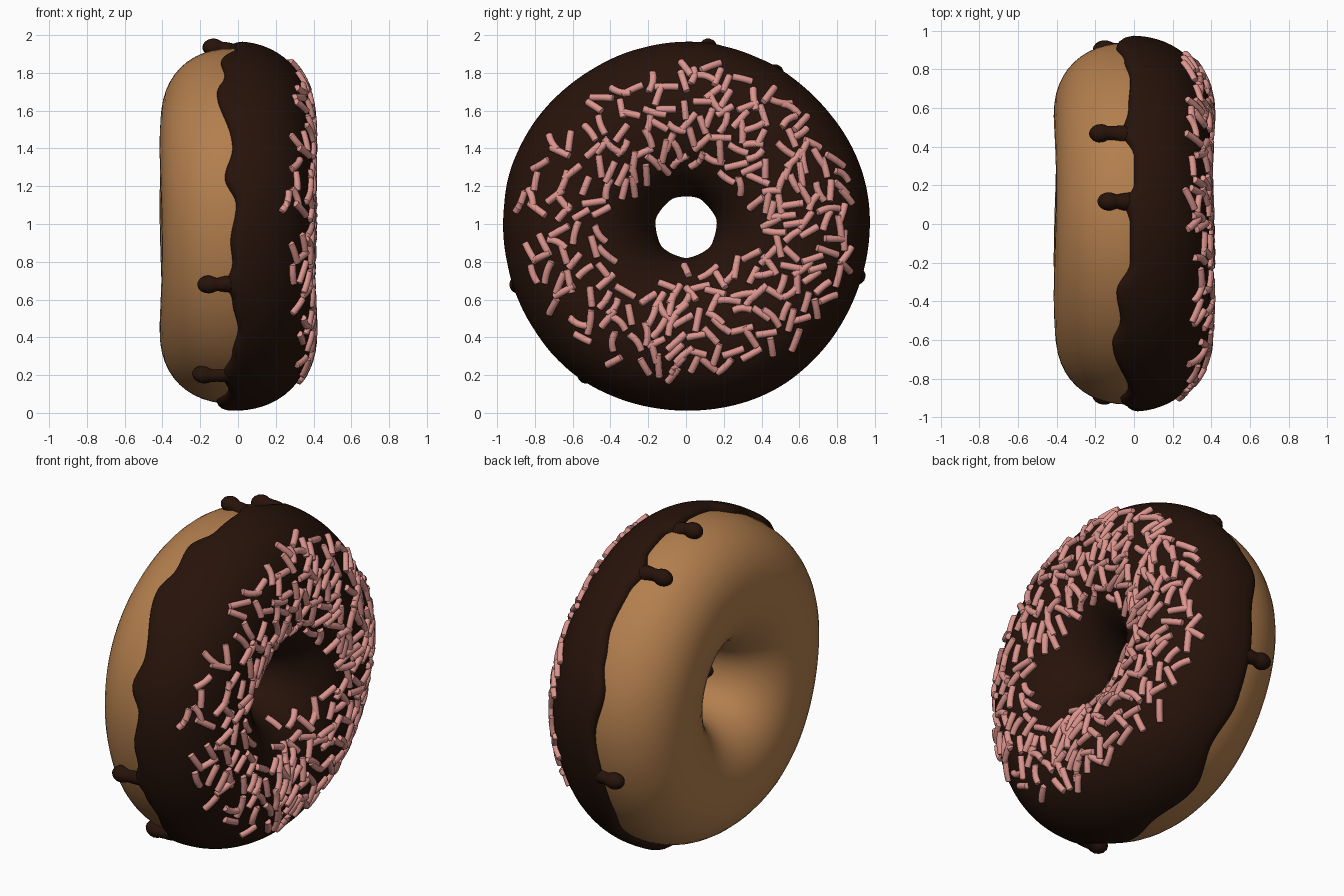
import bpy, bmesh, math, random
from mathutils import Vector

if "Cube" in bpy.data.objects:
    bpy.data.objects.remove(bpy.data.objects["Cube"])

random.seed(11)
ZC, XC = 0.985, -0.028            # ring centre
RC, A, B, P = 0.567, 0.371, 0.381, 2.2   # ring radius, section half sizes, squareness


def spow(v, e):
    return math.copysign(abs(v) ** e, v)


def surf(th, phi, off=0.0):
    """Point on the ring: th goes round the hole, phi round the section (0 = outer rim, 90 deg = +x)."""
    c, s = math.cos(phi), math.sin(phi)
    u, v = spow(c, 2 / P), spow(s, 2 / P)
    n = Vector((spow(u, P - 1) / A, spow(v, P - 1) / B)).normalized()
    r = RC + A * u + off * n.x
    r *= 1 - 0.003 * math.cos(2 * th) + 0.005 * math.sin(5 * th + 0.4)
    x = XC + B * v + off * n.y + 0.006 * math.sin(3 * th + 1) * v
    return Vector((x, r * math.cos(th), ZC + r * math.sin(th)))


def phi_at(x):
    return math.asin(spow((x - XC) / B, P / 2))


def table(tab, deg):
    """Smooth periodic interpolation of (degree, value) pairs."""
    deg %= 360
    t = [(tab[-1][0] - 360, tab[-1][1])] + tab + [(tab[0][0] + 360, tab[0][1])]
    for (a, va), (b, vb) in zip(t, t[1:]):
        if a <= deg <= b:
            k = (1 - math.cos(math.pi * (deg - a) / (b - a))) / 2
            return va + (vb - va) * k


def finish(name, bm, color, angle=40):
    bmesh.ops.recalc_face_normals(bm, faces=bm.faces)
    me = bpy.data.meshes.new(name)
    bm.to_mesh(me)
    bm.free()
    ob = bpy.data.objects.new(name, me)
    bpy.context.collection.objects.link(ob)
    mat = bpy.data.materials.get(color[0]) or bpy.data.materials.new(color[0])
    mat.diffuse_color = color[1]
    mat.use_nodes = True
    mat.node_tree.nodes["Principled BSDF"].inputs["Base Color"].default_value = mat.diffuse_color
    me.materials.append(mat)
    bpy.ops.object.select_all(action='DESELECT')
    ob.select_set(True)
    bpy.context.view_layer.objects.active = ob
    bpy.ops.object.shade_smooth_by_angle(angle=math.radians(angle))
    return ob


def grid(bm, rows, wrap):
    vs = [[bm.verts.new(p) for p in row] for row in rows]
    m = len(rows[0])
    for i in range(len(vs)):
        a, b = vs[i], vs[(i + 1) % len(vs)]
        for j in range(m if wrap else m - 1):
            k = (j + 1) % m
            bm.faces.new((a[j], b[j], b[k], a[k]))


def tube(bm, pts, radii, sides):
    rings = []
    for i, p in enumerate(pts):
        d = (pts[min(i + 1, len(pts) - 1)] - pts[max(i - 1, 0)]).normalized()
        e = d.cross(Vector((0.31, 0.52, 0.79))).normalized()
        f = d.cross(e)
        rings.append([bm.verts.new(p + radii[i] * (e * math.cos(w) + f * math.sin(w)))
                      for w in (2 * math.pi * k / sides for k in range(sides))])
    for a, b in zip(rings, rings[1:]):
        for k in range(sides):
            bm.faces.new((a[k], a[(k + 1) % sides], b[(k + 1) % sides], b[k]))
    bm.faces.new(rings[0])
    bm.faces.new(rings[-1])


DOUGH = ("dough_tan", (0.45, 0.21, 0.075, 1))
CHOC = ("chocolate", (0.020, 0.0065, 0.003, 1))
PINK = ("pink", (0.72, 0.30, 0.27, 1))

# Dough ring
bm = bmesh.new()
grid(bm, [[surf(math.radians(i * 3), math.radians(j * 7.5)) for j in range(48)]
          for i in range(120)], True)
finish("dough", bm, DOUGH, 60)

# Icing shell with a wavy outer edge and a rounded lip
EDGE = [(0, -0.05), (15, -0.09), (26, -0.05), (38, -0.02), (51, -0.03), (60, -0.06), (68, 0.0),
        (78, 0.0), (83, -0.05), (90, -0.02), (102, -0.02), (112, -0.09), (122, -0.07),
        (131, -0.11), (154, -0.03), (164, -0.07), (173, -0.01), (185, -0.04), (192, -0.03),
        (199, -0.06), (205, -0.03), (215, 0.0), (225, -0.03), (236, -0.08), (246, -0.05),
        (261, -0.11), (278, -0.06), (295, -0.10), (312, -0.03), (328, -0.07), (344, -0.07)]
H = 0.039
rows = []
for i in range(240):
    th = math.radians(i * 1.5)
    p0 = phi_at(table(EDGE, i * 1.5))
    p1 = math.pi - phi_at(-0.02 + 0.03 * math.sin(7 * th))
    row = []
    for j in range(37):
        k = (1 - math.cos(math.pi * j / 36)) / 2
        phi = p0 + (p1 - p0) * k
        d = min(1, min(phi - p0, p1 - phi) / 0.11)
        row.append(surf(th, phi, H * math.sqrt(max(0, 1 - (1 - d) ** 2)) - 0.002))
    rows.append(row)
bm = bmesh.new()
grid(bm, rows, False)
finish("icing", bm, CHOC, 80)

# Drips running back over the dough: root buried in the icing, bead at the tip
bm = bmesh.new()
for deg, tip in ((60, -0.22), (83, -0.18), (199, -0.205), (236, -0.225), (344, -0.20)):
    pts, rad = [], []
    for k in range(19):
        t = k / 18
        t = t if t < 0.7 else 0.7 + 0.3 * math.sin((t - 0.7) / 0.3 * math.pi / 2)
        x = tip * t
        pts.append(surf(math.radians(deg), phi_at(x), 0.026 - 0.065 * (1 - t) ** 2))
        g = (x - (tip + 0.052)) / 0.052
        bead = 0.048 * math.sqrt(max(0, 1 - g * g)) if abs(g) < 1 else 0
        neck = 0.036 + 0.024 * max(0, 1 - t / 0.5)
        rad.append(max(bead, neck if g > 0 else 0.004))
    tube(bm, pts, rad, 16)
finish("icing_drips", bm, CHOC, 80)

# Sprinkles scattered over the +x face: limits of the scattered band by angle
OUTER = [(0, 0.88), (45, 0.86), (90, 0.86), (125, 0.82), (150, 0.90), (185, 0.89), (215, 0.82),
         (260, 0.80), (295, 0.76), (320, 0.86)]
INNER = [(0, 0.42), (45, 0.33), (90, 0.32), (135, 0.33), (180, 0.40), (225, 0.46),
         (262, 0.28), (275, 0.19), (310, 0.30)]
bm = bmesh.new()
placed = []
tries = 0
while len(placed) < 255 and tries < 20000:
    tries += 1
    y, z = random.uniform(-0.93, 0.93), random.uniform(-0.93, 0.93)
    r, deg = math.hypot(y, z), math.degrees(math.atan2(z, y))
    if not table(INNER, deg) < r < table(OUTER, deg):
        continue
    if y < -0.25 and random.random() < 0.5:
        continue
    if any((y - a) ** 2 + (z - b) ** 2 < 0.05 ** 2 for a, b in placed):
        continue
    placed.append((y, z))
    u = max(-1, min(1, (r - RC) / (A + H)))
    th, phi = math.radians(deg), math.acos(spow(u, P / 2))
    c = surf(th, phi, H + 0.004)
    n = (surf(th, phi, H + 0.1) - c).normalized()
    t1 = n.cross(Vector((0, -math.sin(th), math.cos(th)))).normalized()
    w = random.uniform(0, 2 * math.pi)
    d = t1 * math.cos(w) + n.cross(t1) * math.sin(w)
    side = n.cross(d)
    half = random.uniform(0.048, 0.064)
    bend = random.choice((0, 0, 0, 0.006, 0.012))
    pts = [c + d * half * k + side * bend * (0.5 - k * k) - n * 0.004 * k * k
           for k in (-1, -0.5, 0, 0.5, 1)]
    tube(bm, [pts[0] - d * 0.004] + pts + [pts[-1] + d * 0.004],
         [0.015] + [0.0195] * 5 + [0.015], 10)
finish("sprinkles", bm, PINK, 40)
